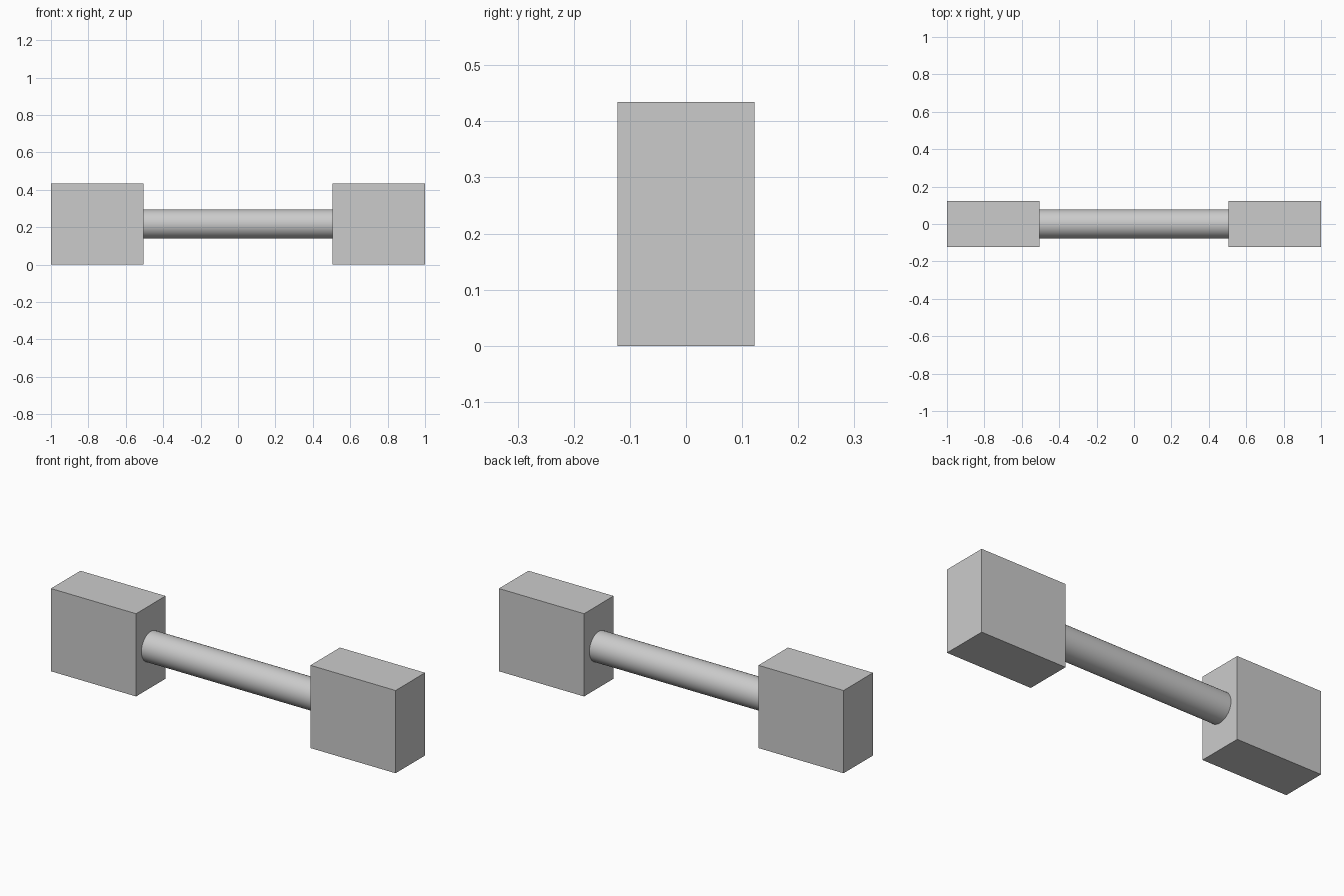
import bpy
import math

cube = bpy.data.objects.get("Cube")
if cube:
    bpy.data.objects.remove(cube, do_unlink=True)

LENGTH, DEPTH, HEIGHT = 2.0, 0.244, 0.434
BLOCK_WIDTH = 0.494
BAR_RADIUS = 0.078

grey = bpy.data.materials.new("grey")
grey.use_nodes = True
colour = (0.6, 0.6, 0.6, 1)
grey.diffuse_color = colour
grey.node_tree.nodes["Principled BSDF"].inputs["Base Color"].default_value = colour


def end_block(name, side):
    """Rectangular weight at one end of the bar."""
    x = side * (LENGTH - BLOCK_WIDTH) / 2
    bpy.ops.mesh.primitive_cube_add(size=1, location=(x, 0, HEIGHT / 2))
    block = bpy.context.object
    block.name = name
    block.scale = (BLOCK_WIDTH, DEPTH, HEIGHT)
    bpy.ops.object.transform_apply(location=False, rotation=False, scale=True)
    block.data.materials.append(grey)


end_block("left_block", 1)
end_block("right_block", -1)

# Round bar joining the inner faces of the blocks
bpy.ops.mesh.primitive_cylinder_add(
    vertices=64, radius=BAR_RADIUS, depth=LENGTH - 2 * BLOCK_WIDTH,
    location=(0, 0, HEIGHT / 2), rotation=(0, math.pi / 2, 0))
bar = bpy.context.object
bar.name = "handle_bar"
bar.data.materials.append(grey)
bpy.ops.object.shade_smooth_by_angle(angle=math.radians(30))
